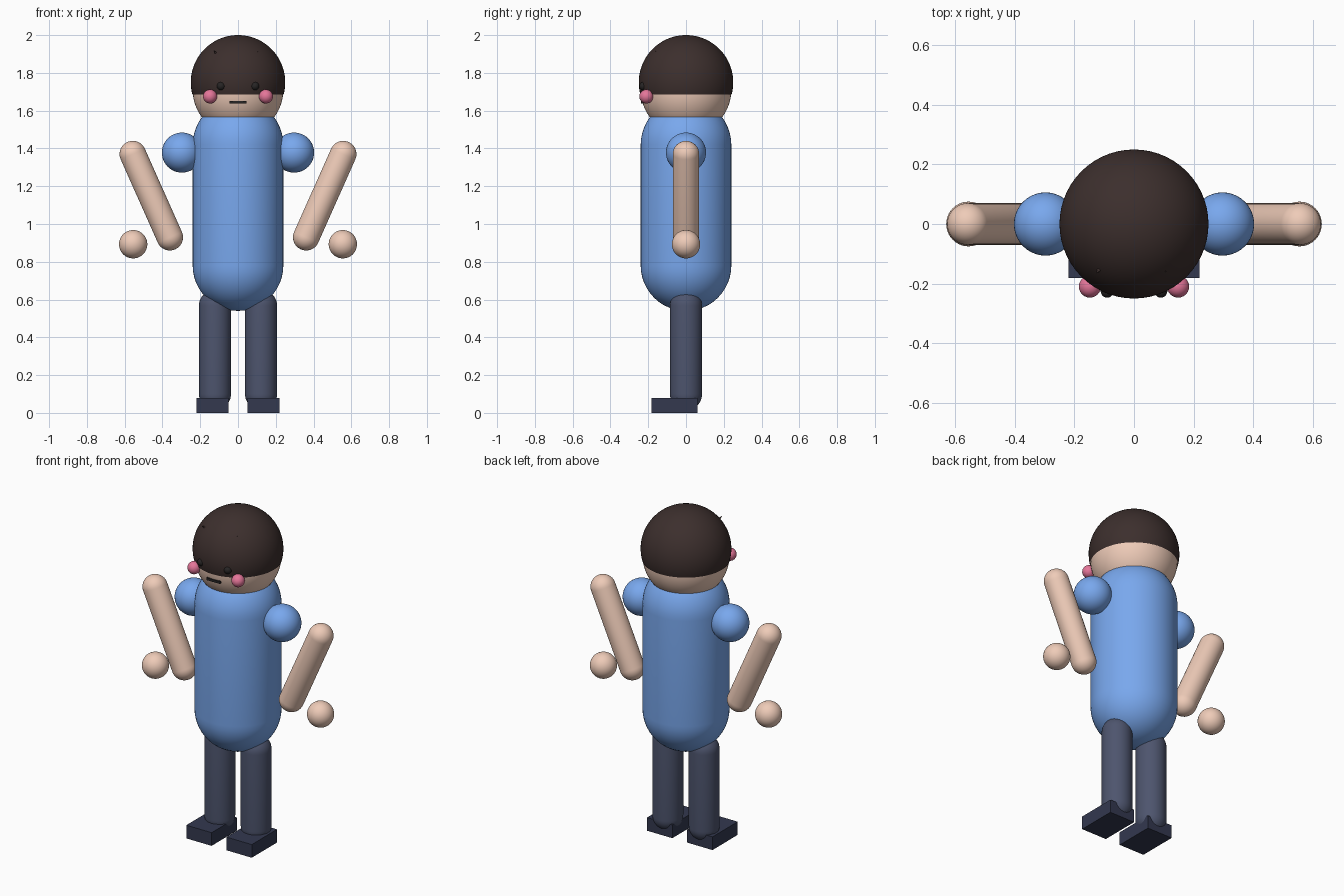
import bpy, bmesh, math
from mathutils import Vector, Matrix

if "Cube" in bpy.data.objects:
    bpy.data.objects.remove(bpy.data.objects["Cube"])


def mat(name, rgb):
    m = bpy.data.materials.new(name)
    m.diffuse_color = (*rgb, 1)
    m.use_nodes = True
    m.node_tree.nodes["Principled BSDF"].inputs["Base Color"].default_value = m.diffuse_color
    return m


SKIN = mat("skin", (0.86, 0.60, 0.48))
BLUE = mat("shirt_blue", (0.19, 0.39, 0.85))
HAIR = mat("hair_brown", (0.045, 0.028, 0.026))
NAVY = mat("trouser_navy", (0.075, 0.09, 0.155))
SHOE = mat("shoe_navy", (0.033, 0.04, 0.078))
PINK = mat("cheek_pink", (0.78, 0.18, 0.32))
DARK = mat("face_dark", (0.02, 0.018, 0.018))


def finish(bm, name, material, smooth=True):
    bmesh.ops.recalc_face_normals(bm, faces=bm.faces)
    me = bpy.data.meshes.new(name)
    bm.to_mesh(me)
    bm.free()
    for p in me.polygons:
        p.use_smooth = smooth
    me.materials.append(material)
    ob = bpy.data.objects.new(name, me)
    bpy.context.collection.objects.link(ob)
    return ob


def capsule(name, a, b, r, material, sweep=math.pi, segs=40, rings=12):
    """Capsule from a to b; a == b gives a sphere, sweep < pi leaves it open below."""
    a, b = Vector(a), Vector(b)
    d = b - a
    h = d.length / 2
    angles = [sweep * i / (2 * rings) for i in range(2 * rings + 1)]
    prof = [(r * math.sin(t), h + r * math.cos(t)) for t in angles if t < math.pi / 2 + 1e-6]
    low = [(r * math.sin(t), -h + r * math.cos(t)) for t in angles if t > math.pi / 2 - 1e-6]
    prof += low if h else [p for p in low if p[1] < -1e-6]
    bm = bmesh.new()
    vs = [bm.verts.new((x, 0, z)) for x, z in prof]
    es = [bm.edges.new(pair) for pair in zip(vs, vs[1:])]
    bmesh.ops.spin(bm, geom=vs + es, axis=(0, 0, 1), cent=(0, 0, 0),
                   angle=2 * math.pi, steps=segs, use_duplicate=False)
    bmesh.ops.remove_doubles(bm, verts=bm.verts, dist=1e-5)
    rot = Vector((0, 0, 1)).rotation_difference(d).to_matrix().to_4x4() if h else Matrix()
    bm.transform(Matrix.Translation((a + b) / 2) @ rot)
    return finish(bm, name, material)


def sphere(name, c, r, material, **kw):
    return capsule(name, c, c, r, material, **kw)


def box(name, c, size, material):
    bm = bmesh.new()
    bmesh.ops.create_cube(bm, size=1)
    bm.transform(Matrix.Translation(c) @ Matrix.Diagonal((*size, 1)))
    return finish(bm, name, material, False)


def spike(name, tip, material):
    """Small cone poking out of the hair towards its tip."""
    tip = Vector(tip)
    d = (tip - Vector((0, 0, 1.75))).normalized()
    bm = bmesh.new()
    bmesh.ops.create_cone(bm, segments=12, radius1=0.02, radius2=0, depth=0.06, cap_ends=True)
    bm.transform(Matrix.Translation(tip - d * 0.03)
                 @ Vector((0, 0, 1)).rotation_difference(d).to_matrix().to_4x4())
    return finish(bm, name, material, False)


# Torso, head and hair dome
capsule("torso", (0, 0, 0.78), (0, 0, 1.42), 0.24, BLUE, segs=56)
sphere("head", (0, 0, 1.71), 0.24, SKIN, segs=56, rings=16)
sphere("hair", (0, 0, 1.75), 0.25, HAIR, sweep=0.583 * math.pi, segs=56, rings=16)
spike("hair_tuft_left", (-0.127, -0.166, 1.918), HAIR)
spike("hair_tuft_right", (0.107, -0.161, 1.915), HAIR)

# Mouth
box("mouth", (0, -0.228, 1.645), (0.09, 0.022, 0.014), DARK)

# Mirrored parts
for s, side in ((-1, "left"), (1, "right")):
    sphere("eye_" + side, (s * 0.09, -0.225, 1.73), 0.022, DARK, segs=20, rings=6)
    sphere("cheek_" + side, (s * 0.148, -0.21, 1.675), 0.037, PINK, segs=24, rings=8)
    sphere("shoulder_" + side, (s * 0.297, 0, 1.378), 0.106, BLUE)
    capsule("arm_" + side, (s * 0.361, 0, 0.93), (s * 0.557, 0, 1.37), 0.07, SKIN)
    sphere("hand_" + side, (s * 0.555, 0, 0.893), 0.075, SKIN)
    capsule("leg_" + side, (s * 0.122, 0, 0.10), (s * 0.122, 0, 0.567), 0.085, NAVY)
    box("shoe_" + side, (s * 0.135, -0.061, 0.04), (0.17, 0.242, 0.08), SHOE)
